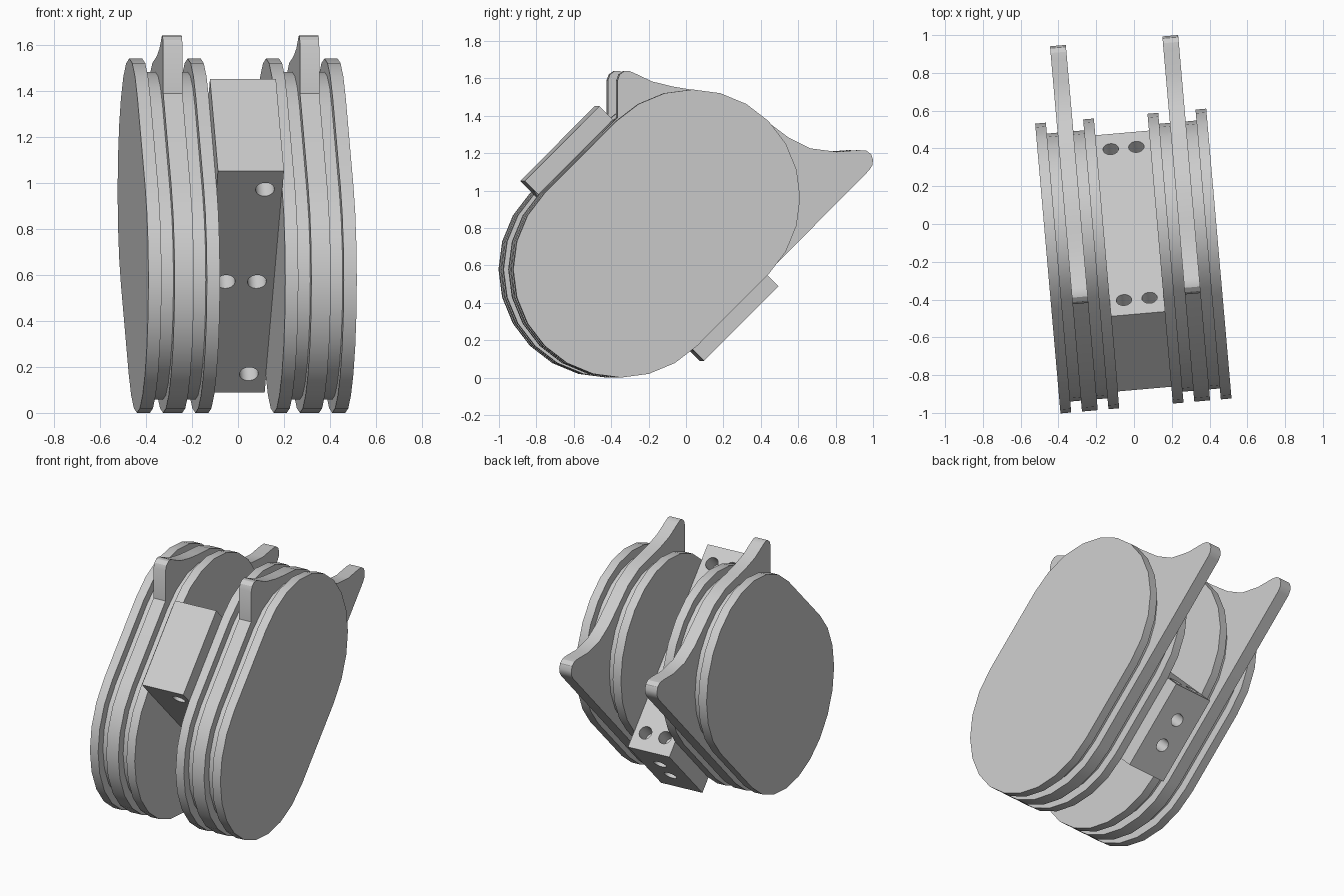
import bpy, bmesh, math
from mathutils import Matrix, Vector

if "Cube" in bpy.data.objects:
    bpy.data.objects.remove(bpy.data.objects["Cube"], do_unlink=True)

GREY = (0.6, 0.6, 0.6, 1)
mat = bpy.data.materials.new("light_grey")
mat.use_nodes = True
mat.diffuse_color = GREY
mat.node_tree.nodes["Principled BSDF"].inputs["Base Color"].default_value = GREY

TURN = Matrix.Rotation(math.radians(5), 4, 'Z')   # whole model is turned slightly
LOW, HIGH, R = (-0.387, 0.578), (-0.003, 0.962), 0.578


def finish(name, bm, matrix=TURN):
    bmesh.ops.recalc_face_normals(bm, faces=bm.faces)
    me = bpy.data.meshes.new(name)
    bm.to_mesh(me)
    bm.free()
    me.transform(matrix)
    me.materials.append(mat)
    ob = bpy.data.objects.new(name, me)
    bpy.context.collection.objects.link(ob)
    return ob


def smooth(ob):
    bpy.ops.object.select_all(action='DESELECT')
    ob.select_set(True)
    bpy.context.view_layer.objects.active = ob
    bpy.ops.object.shade_smooth_by_angle(angle=math.radians(30))


def arc(centre, r, a0, a1, n):
    angles = [math.radians(a0 + (a1 - a0) * i / n) for i in range(n + 1)]
    return [(centre[0] + r * math.cos(a), centre[1] + r * math.sin(a)) for a in angles]


def slab(name, outline, x0, x1):
    bm = bmesh.new()
    face = bm.faces.new([bm.verts.new((x0, y, z)) for y, z in outline])
    ext = bmesh.ops.extrude_face_region(bm, geom=[face])
    moved = [v for v in ext["geom"] if isinstance(v, bmesh.types.BMVert)]
    bmesh.ops.translate(bm, verts=moved, vec=(x1 - x0, 0, 0))
    smooth(finish(name, bm))


def stadium(r):
    return arc(LOW, r, 135, 315, 12) + arc(HIGH, r, -45, 135, 12)


# Middle plate outline: rounded body with a rear horn and an upper horn
rear_horn = [(0.955, 1.108), (0.972, 1.135), (0.976, 1.165), (0.965, 1.195), (0.94, 1.213),
             (0.90, 1.216), (0.78, 1.207), (0.64, 1.225), (0.52, 1.285)]
upper_horn = [(-0.1, 1.556), (-0.21, 1.583), (-0.31, 1.63), (-0.335, 1.64), (-0.36, 1.638),
              (-0.384, 1.62), (-0.395, 1.59), (-0.395, 1.389)]
horned = arc(LOW, R, 135, 315, 12) + rear_horn + arc(HIGH, R, 45, 90, 3) + upper_horn

# Two identical plate stacks
for side, cx in (("right", -0.319), ("left", 0.278)):
    slab(side + "_core", stadium(R - 0.058), cx - 0.14, cx + 0.14)
    slab(side + "_horned_plate", horned, cx - 0.042, cx + 0.042)
    for part, s in (("outer", cx / abs(cx)), ("inner", -cx / abs(cx))):
        a, b = sorted((cx + s * 0.099, cx + s * 0.156))
        slab(side + "_" + part + "_flange", stadium(R), a, b)

# Slanted block joining the stacks
SIZE = Vector((0.288, 0.565, 1.36))
place = TURN @ Matrix.Translation((-0.02, -0.195, 0.77)) @ Matrix.Rotation(math.radians(45), 4, 'X')
bm = bmesh.new()
bmesh.ops.create_cube(bm, size=1, matrix=Matrix.Diagonal((*SIZE, 1)))
block = finish("cross_block", bm, place)

# Screw holes: upper face, lower face and bottom end
along_y = Matrix.Rotation(math.pi / 2, 4, 'X')
dx, dz, top, end = 0.068, 0.567, SIZE.y / 2, SIZE.z / 2
holes = [((x, top, z), along_y) for x in (-dx, dx) for z in (-dz, dz)]
holes += [((dx, -top, z), along_y) for z in (-dz, 0, dz)] + [((-dx, -top, 0), along_y)]
holes += [((0, y, -end), Matrix.Identity(4)) for y in (-0.088, 0.088)]
bm = bmesh.new()
for pos, rot in holes:
    bmesh.ops.create_cone(bm, cap_ends=True, segments=24, radius1=0.041, radius2=0.041,
                          depth=0.22, matrix=Matrix.Translation(pos) @ rot)
cutter = finish("hole_cutter", bm, place)
cutter.hide_render = True
mod = block.modifiers.new("holes", 'BOOLEAN')
mod.operation, mod.object, mod.solver = 'DIFFERENCE', cutter, 'EXACT'
bpy.context.view_layer.update()
deps = bpy.context.evaluated_depsgraph_get()
cut_mesh = bpy.data.meshes.new_from_object(block.evaluated_get(deps))
block.modifiers.clear()
block.data = cut_mesh
bpy.data.objects.remove(cutter, do_unlink=True)
smooth(block)
